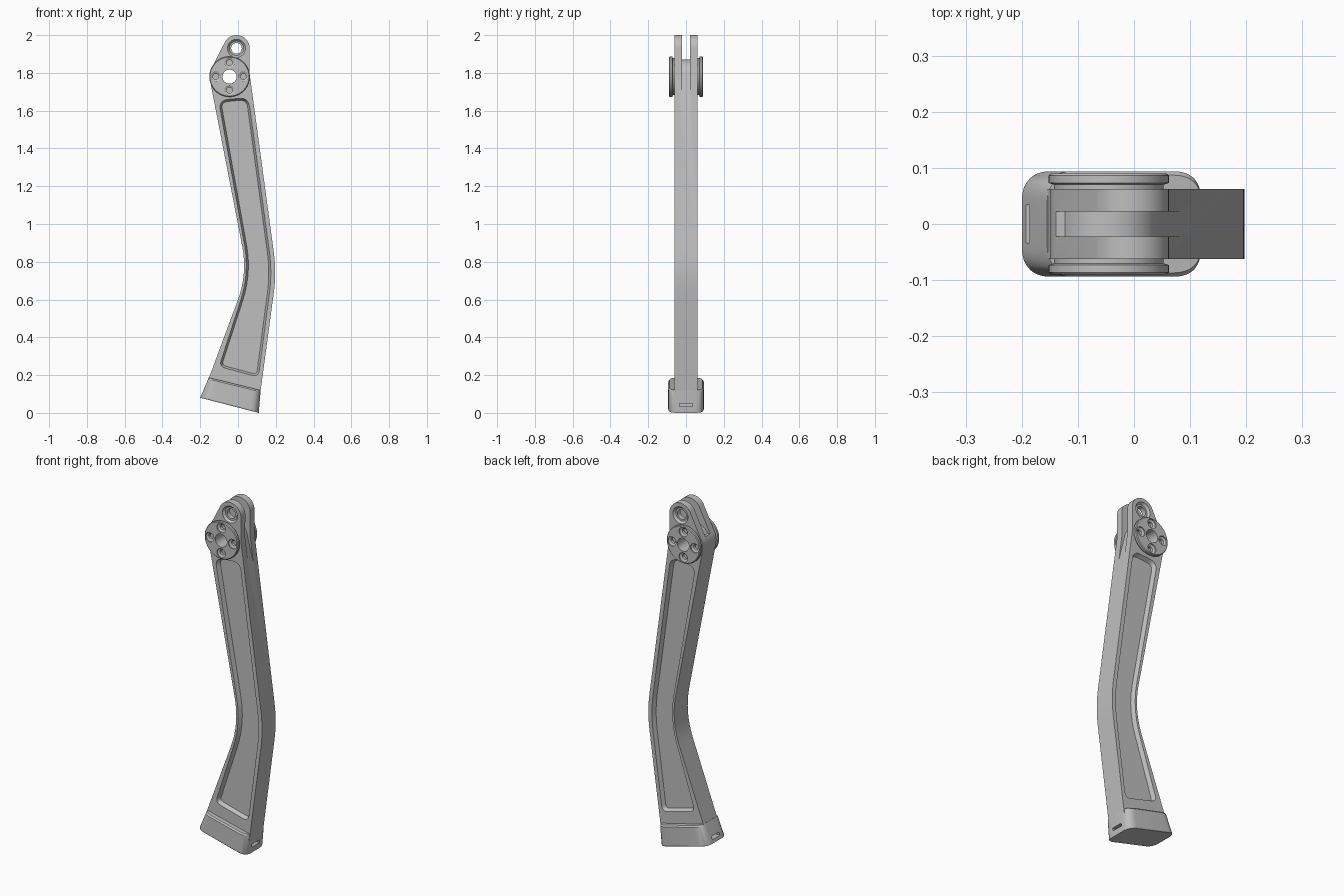
import bpy, bmesh
from math import sin, cos, radians
from mathutils import Vector

cube = bpy.data.objects.get("Cube")
if cube:
    bpy.data.objects.remove(cube, do_unlink=True)

GREY = (0.52, 0.52, 0.52, 1)
metal = bpy.data.materials.new("satin grey metal")
metal.use_nodes = True
metal.diffuse_color = GREY
metal.node_tree.nodes["Principled BSDF"].inputs["Base Color"].default_value = GREY

HUB = (-0.045, 1.78)
EYE = (-0.008, 1.93)
HALF = 0.062  # half thickness of the arm


def arc(centre, r, a0, a1, n):
    """Points on an arc, in degrees."""
    angles = [radians(a0 + (a1 - a0) * i / n) for i in range(n + 1)]
    return [(centre[0] + r * cos(a), centre[1] + r * sin(a)) for a in angles]


def circle(centre, r, n=48):
    return arc(centre, r, 0, 360, n)[:-1]


def rounded(corners, steps=8):
    """Polygon from (x, z, cut) corners, each cut replaced by a smooth curve."""
    out = []
    for i, (x, z, cut) in enumerate(corners):
        p = Vector((x, z))
        if not cut:
            out.append((x, z))
            continue
        before = Vector(corners[i - 1][:2])
        after = Vector(corners[(i + 1) % len(corners)][:2])
        a = p + (before - p).normalized() * cut
        b = p + (after - p).normalized() * cut
        for k in range(steps + 1):
            t = k / steps
            out.append(tuple(a * (1 - t) ** 2 + p * 2 * t * (1 - t) + b * t * t))
    return out


def loft(name, rings, inset=None):
    """Closed solid through rings of 3D points; inset = (width, y shift) of the last cap."""
    bm = bmesh.new()
    loops = [[bm.verts.new(p) for p in ring] for ring in rings]
    n = len(loops[0])
    for a, b in zip(loops, loops[1:]):
        for i in range(n):
            j = (i + 1) % n
            bm.faces.new((a[i], a[j], b[j], b[i]))
    bm.faces.new(loops[0][::-1])
    cap = bm.faces.new(loops[-1])
    bmesh.ops.recalc_face_normals(bm, faces=bm.faces)
    if inset:
        bmesh.ops.inset_individual(bm, faces=[cap], thickness=inset[0], use_even_offset=True)
        for v in cap.verts:
            v.co.y += inset[1]
    mesh = bpy.data.meshes.new(name)
    bm.to_mesh(mesh)
    bm.free()
    mesh.materials.append(metal)
    ob = bpy.data.objects.new(name, mesh)
    bpy.context.collection.objects.link(ob)
    return ob


def at_y(outline, y):
    return [(x, y, z) for x, z in outline]


def prism(name, outline, y0, y1, inset=None):
    return loft(name, [at_y(outline, y0), at_y(outline, y1)], inset)


def turned(name, centre, profile, side):
    """Round part along y from (radius, y) pairs."""
    return loft(name, [at_y(circle(centre, r), side * y) for r, y in profile])


def carve(ob, cutters):
    """Subtract the cutters and remove them."""
    bpy.context.view_layer.objects.active = ob
    for c in cutters:
        c.hide_render = True
        mod = ob.modifiers.new("cut", "BOOLEAN")
        mod.operation = "DIFFERENCE"
        mod.solver = "EXACT"
        mod.object = c
        bpy.ops.object.modifier_apply(modifier=mod.name)
        bpy.data.objects.remove(c, do_unlink=True)


# Bent arm with hub and lug outline
outline = rounded([(-0.174, 0.13, 0), (0.112, 0.06, 0), (0.204, 0.744, 0.11), (0.061, 1.80, 0)])
outline += arc(EYE, 0.07, 0, 150, 24)
outline += arc(HUB, 0.105, 157, 190, 8)
outline += rounded([(0.01, 0.945, 0), (0.051, 0.736, 0.15), (0, 0.6, 0)])[1:-1]
arm = prism("bent_arm", outline, -HALF, HALF)

# Fork slot, pivot bore, lug eye and side pockets
slot = [(-0.4, 2.1), (-0.4, 1.84)] + arc(HUB, 0.09, 150, 10, 24)
slot += [(0.083, 1.64), (0.4, 1.64), (0.4, 2.1)]
cutters = [prism("slot_cutter", slot, -0.022, 0.022),
           prism("bore_cutter", circle(HUB, 0.037), -0.2, 0.2),
           prism("eye_cutter", circle(EYE, 0.028), -0.2, 0.2)]
pocket = rounded([(-0.103, 1.655, 0.05), (-0.1 + 0.161, 0.74, 0.15), (-0.1, 0.245, 0.035),
                  (0.108, 0.19, 0.035), (0.181, 0.744, 0.11), (0.055, 1.67, 0.05)])
for s in (-1, 1):
    cutters.append(prism("pocket_cutter", pocket, s * 0.08, s * 0.0615, (0.011, -s * 0.022)))
    cutters.append(turned("eye_recess_cutter", EYE, [(0.048, 0.08), (0.048, 0.0615), (0.038, 0.05)], s))
carve(arm, cutters)
parts = [arm]

# Flanged hub discs with four bolt recesses each
for s, label in ((-1, "front"), (1, "back")):
    disc = turned(label + "_hub_disc", HUB,
                  [(0.098, 0.055), (0.098, 0.070), (0.107, 0.073), (0.107, 0.086), (0.103, 0.09)], s)
    cutters = [prism("bore_cutter", circle(HUB, 0.037), -0.2, 0.2)]
    for c in arc(HUB, 0.073, 0, 270, 3):
        cutters.append(turned("bolt_cutter", c,
                              [(0.027, 0.11), (0.027, 0.083), (0.015, 0.077), (0.015, 0.06)], s))
    carve(disc, cutters)
    parts.append(disc)


# Slanted foot cap with rounded corners
def foot_ring(t, half):
    left = Vector((-0.2, 0.08)).lerp(Vector((-0.155, 0.187)), t)
    right = Vector((0.11, 0)).lerp(Vector((0.12, 0.12)), t)
    plan = rounded([(left.x, -half, 0.05), (right.x, -half, 0.05),
                    (right.x, half, 0.05), (left.x, half, 0.05)])
    return [(x, y, left.y + (right.y - left.y) * (x - left.x) / (right.x - left.x)) for x, y in plan]


foot = loft("foot_cap", [foot_ring(0, 0.091), foot_ring(0.05, 0.094),
                         foot_ring(0.93, 0.094), foot_ring(1, 0.087)])

# Strap slots at both ends of the foot
cutters = []
for x, z in ((-0.185, 0.105), (0.113, 0.042)):
    box = [(x + dx, z + dz) for dx, dz in ((-0.02, -0.008), (0.02, -0.008), (0.02, 0.008), (-0.02, 0.008))]
    cutters.append(prism("strap_cutter", box, -0.034, 0.034))
carve(foot, cutters)
parts.append(foot)

# Smooth the curved surfaces, keep edges sharp
bpy.ops.object.select_all(action="DESELECT")
for ob in parts:
    ob.select_set(True)
bpy.context.view_layer.objects.active = arm
bpy.ops.object.shade_smooth_by_angle(angle=radians(25))
